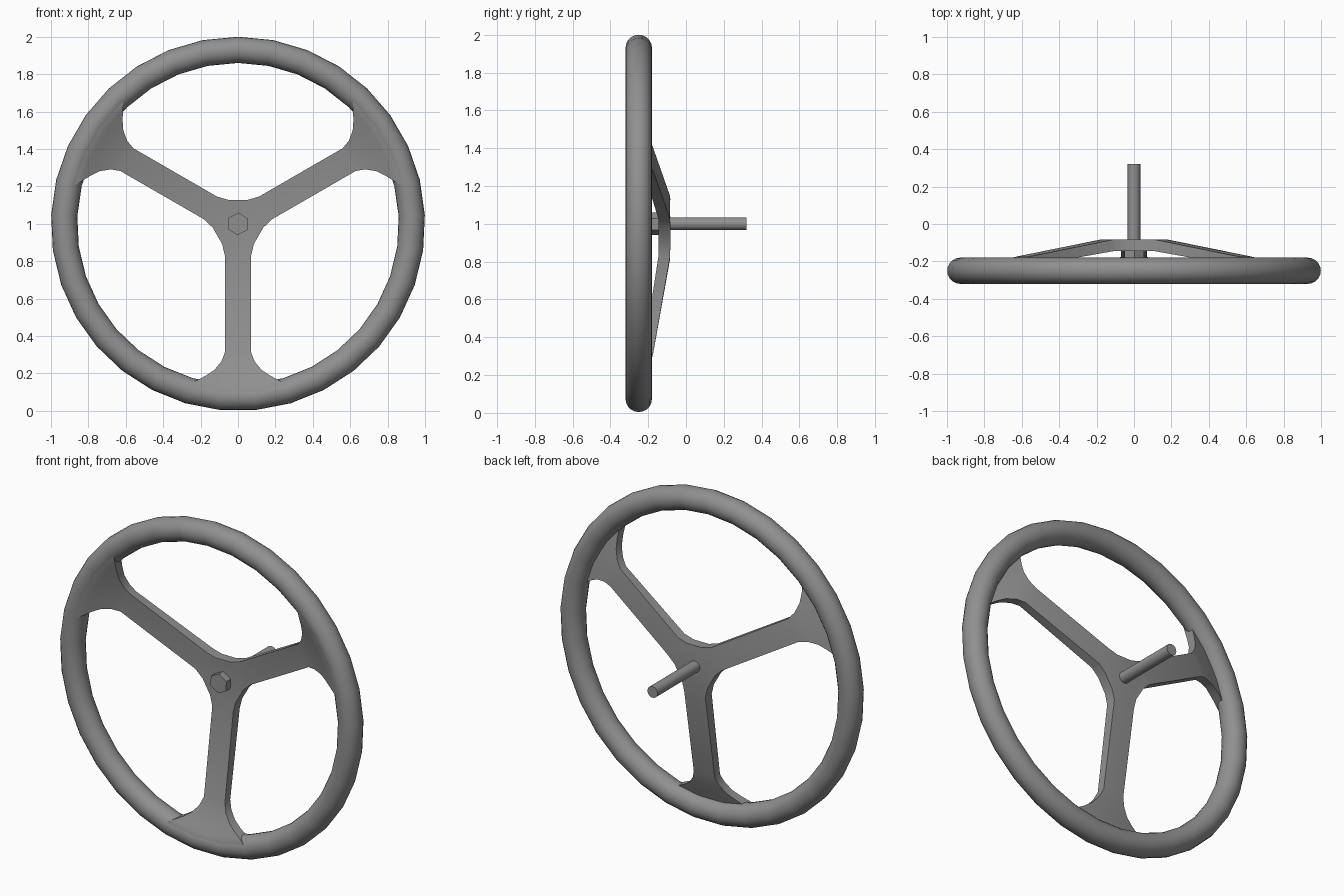
import bpy, bmesh, math
from mathutils import Vector, Matrix

if "Cube" in bpy.data.objects:
    bpy.data.objects.remove(bpy.data.objects["Cube"])

grey = bpy.data.materials.new("plain_grey")
grey.use_nodes = True
COLOUR = (0.28, 0.28, 0.28, 1)
grey.diffuse_color = COLOUR
grey.node_tree.nodes["Principled BSDF"].inputs["Base Color"].default_value = COLOUR


def finish(obj, angle):
    """Give an object its colour and shading."""
    obj.data.materials.clear()
    obj.data.materials.append(grey)
    bpy.ops.object.select_all(action='DESELECT')
    obj.select_set(True)
    bpy.context.view_layer.objects.active = obj
    bpy.ops.object.shade_smooth_by_angle(angle=math.radians(angle))


def rod(name, radius, y0, y1, sides, turn=0):
    """Cylinder lying along y through the wheel centre."""
    bpy.ops.mesh.primitive_cylinder_add(vertices=sides, radius=radius, depth=y1 - y0)
    obj = bpy.context.object
    obj.name = name
    obj.data.transform(Matrix.Translation((0, (y0 + y1) / 2, 1))
                       @ Matrix.Rotation(turn, 4, 'Y')
                       @ Matrix.Rotation(math.pi / 2, 4, 'X'))
    finish(obj, 30)


def depth(profile, rho):
    """Interpolate the y position at a distance from the hub."""
    for (r0, a), (r1, b) in zip(profile, profile[1:]):
        if rho <= r1:
            return a + (b - a) * max(0, (rho - r0) / (r1 - r0))
    return profile[-1][1]


# Rim
bpy.ops.mesh.primitive_torus_add(major_segments=33, minor_segments=20,
                                 major_radius=0.93, minor_radius=0.07)
rim = bpy.context.object
rim.name = "rim"
rim.data.transform(Matrix.Translation((0, -0.25, 1))
                   @ Matrix.Rotation(-math.pi / 2, 4, 'Y')
                   @ Matrix.Rotation(math.pi / 2, 4, 'Y')
                   @ Matrix.Rotation(math.pi / 2, 4, 'X')
                   @ Matrix.Rotation(math.pi / 2, 4, 'Z'))
finish(rim, 50)

# Hub plate with three dished spokes that flare into the rim
FRONT = [(0.18, -0.145), (0.69, -0.225), (0.79, -0.262), (0.9, -0.314), (0.93, -0.316)]
BACK = [(0.18, -0.083), (0.71, -0.178), (0.9, -0.25), (0.93, -0.255)]
ROWS = [(0.184, 0.07), (0.69, 0.07), (0.74, 0.088), (0.79, 0.125),
        (0.83, 0.172), (0.865, 0.22), (0.895, 0.255), (0.93, 0.265)]
ACROSS = 4

bm = bmesh.new()


def layer(profile):
    """One skin of the spider; returns its edge loop in order."""
    hub, outline = [], []
    for k in range(3):
        axis = math.radians(-90 + 120 * k)

        def vert(rho, offset):
            a = axis + offset
            return bm.verts.new((rho * math.cos(a), depth(profile, rho),
                                 1 + rho * math.sin(a)))

        grid = []
        for rho, half in ROWS:
            spread = math.asin(half / rho)
            grid.append([vert(rho, spread * (2 * i / ACROSS - 1))
                         for i in range(ACROSS + 1)])
        for a, b in zip(grid, grid[1:]):
            for i in range(ACROSS):
                bm.faces.new((a[i], a[i + 1], b[i + 1], b[i]))
        fillet = math.atan2(0.085, 0.107)
        first, last = vert(0.137, -fillet), vert(0.137, fillet)
        hub += [first] + grid[0] + [last]
        outline += ([first] + [row[0] for row in grid] + grid[-1][1:-1]
                    + [row[-1] for row in reversed(grid)] + [last])
    bm.faces.new(hub)
    return outline


front, back = layer(FRONT), layer(BACK)
for i in range(len(front)):
    j = (i + 1) % len(front)
    bm.faces.new((front[i], front[j], back[j], back[i]))
bmesh.ops.recalc_face_normals(bm, faces=bm.faces)
mesh = bpy.data.meshes.new("spokes")
bm.to_mesh(mesh)
bm.free()
spokes = bpy.data.objects.new("spokes", mesh)
bpy.context.collection.objects.link(spokes)
finish(spokes, 30)

# Shaft behind the hub and hexagonal nut in front
rod("shaft", 0.034, -0.14, 0.32, 24)
rod("nut", 0.06, -0.187, -0.12, 6, math.radians(3))
